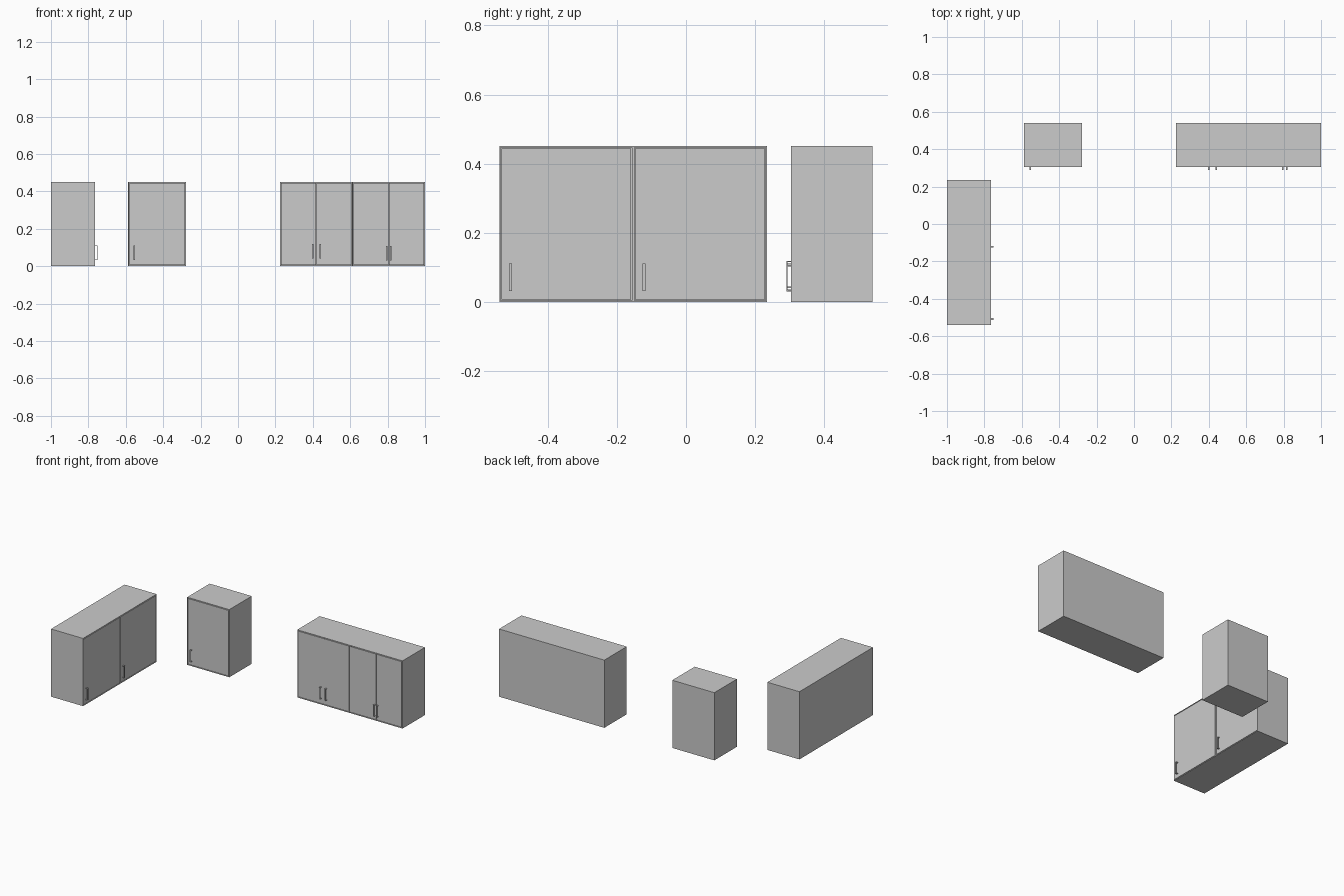
import bpy, bmesh
from mathutils import Matrix, Vector
from math import pi

if "Cube" in bpy.data.objects:
    bpy.data.objects.remove(bpy.data.objects["Cube"])

DEPTH, HEIGHT = 0.236, 0.451
FRAME, GAP, DOOR = 0.005, 0.002, 0.014


def finish(name, bm, matrix):
    bmesh.ops.recalc_face_normals(bm, faces=bm.faces)
    bm.transform(matrix)
    mesh = bpy.data.meshes.new(name)
    bm.to_mesh(mesh)
    bm.free()
    obj = bpy.data.objects.new(name, mesh)
    bpy.context.collection.objects.link(obj)
    return obj


def box(lo, hi):
    lo, hi = Vector(lo), Vector(hi)
    bm = bmesh.new()
    bmesh.ops.create_cube(bm, size=1)
    for v in bm.verts:
        v.co = Vector([(lo[i] + hi[i]) / 2 + v.co[i] * (hi[i] - lo[i]) for i in range(3)])
    return bm


# Bent bar handle: U-shaped side profile extruded across its width
def handle(name, x, z0, z1, matrix, width=0.009, out=0.014, t=0.004):
    profile = [(0, z0), (-out, z0), (-out, z1), (0, z1),
               (0, z1 - t), (t - out, z1 - t), (t - out, z0 + t), (0, z0 + t)]
    bm = bmesh.new()
    face = bm.faces.new([bm.verts.new((x - width / 2, y, z)) for y, z in profile])
    ext = bmesh.ops.extrude_face_region(bm, geom=[face])
    verts = [g for g in ext["geom"] if isinstance(g, bmesh.types.BMVert)]
    bmesh.ops.translate(bm, verts=verts, vec=(width, 0, 0))
    finish(name, bm, matrix)


# Wall cabinet: front at local y = 0, left edge at local x = 0
def cabinet(name, width, doors, handles, matrix, z0=0.032, z1=0.111):
    # Carcass with a shallow recess that holds the doors
    bm = box((0, 0, 0), (width, DEPTH, HEIGHT))
    bm.normal_update()
    front = min(bm.faces, key=lambda f: f.calc_center_median().y)
    bmesh.ops.inset_individual(bm, faces=[front], thickness=FRAME)
    ext = bmesh.ops.extrude_discrete_faces(bm, faces=[front])
    bmesh.ops.translate(bm, verts=ext["faces"][0].verts, vec=(0, DOOR, 0))
    finish(name + "_carcass", bm, matrix)

    # Flush door slabs with narrow gaps
    step = (width - 2 * FRAME) / doors
    for i in range(doors):
        a = FRAME + i * step
        bm = box((a + GAP / 2, 0, FRAME + GAP), (a + step - GAP / 2, DOOR, HEIGHT - FRAME - GAP))
        finish(f"{name}_door_{i + 1}", bm, matrix)
    for i, x in enumerate(handles):
        handle(f"{name}_handle_{i + 1}", x, z0, z1, matrix)


# Side run: two single-door units turned to face +x
for i, y in enumerate((-0.54, -0.153)):
    turn = Matrix.Translation((-0.764, y, 0)) @ Matrix.Rotation(pi / 2, 4, 'Z')
    cabinet(f"side_unit_{i + 1}", 0.387, 1, [0.032], turn)

# Single-door unit on the back wall
cabinet("single_unit", 0.310, 1, [0.032], Matrix.Translation((-0.587, 0.304, 0)))

# Double-door pair on the back wall
cabinet("double_unit_1", 0.388, 2, [0.175, 0.215],
        Matrix.Translation((0.224, 0.304, 0)), 0.040, 0.119)
cabinet("double_unit_2", 0.388, 2, [0.183, 0.205],
        Matrix.Translation((0.612, 0.304, 0)), 0.030, 0.107)
